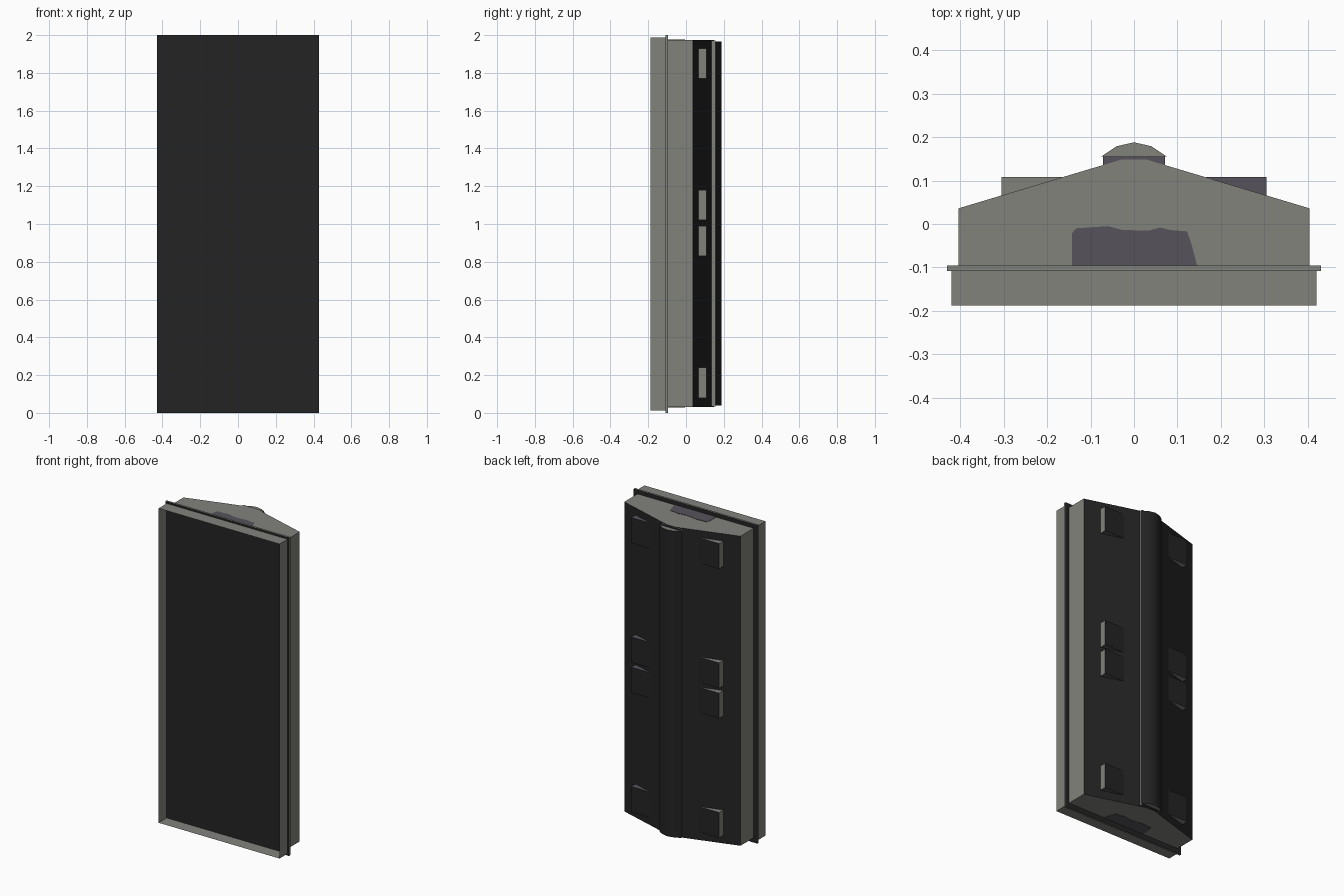
import bpy, bmesh, math

if "Cube" in bpy.data.objects:
    bpy.data.objects.remove(bpy.data.objects["Cube"])


def material(name, rgb):
    m = bpy.data.materials.new(name)
    m.diffuse_color = (*rgb, 1)
    m.use_nodes = True
    m.node_tree.nodes["Principled BSDF"].inputs["Base Color"].default_value = m.diffuse_color
    return m


DARK = material("dark_metal", (0.017, 0.017, 0.017))
GREY = material("worn_grey", (0.225, 0.225, 0.203))
PURPLE = material("purple_grey", (0.092, 0.086, 0.105))


def prism(name, pts, z0, z1, ends=1, caps=True, sides=None):
    """Extrude an (x, y) outline along z; faces towards front/back are dark,
    the other sides grey, and the z ends use slot `ends`."""
    bm = bmesh.new()
    low = [bm.verts.new((x, y, z0)) for x, y in pts]
    high = [bm.verts.new((x, y, z1)) for x, y in pts]
    n = len(pts)
    for i in range(n):
        j = (i + 1) % n
        bm.faces.new((low[i], low[j], high[j], high[i]))
    bm.faces.new(low)
    bm.faces.new(high)
    bmesh.ops.recalc_face_normals(bm, faces=bm.faces)
    for f in bm.faces:
        if abs(f.normal.z) > 0.5:
            f.material_index = ends
        elif sides is not None:
            f.material_index = sides
        else:
            f.material_index = 0 if abs(f.normal.y) > 0.5 else 1
    return finish(name, bm)


def finish(name, bm):
    me = bpy.data.meshes.new(name)
    bm.to_mesh(me)
    bm.free()
    for m in (DARK, GREY, PURPLE):
        me.materials.append(m)
    ob = bpy.data.objects.new(name, me)
    bpy.context.collection.objects.link(ob)
    return ob


def rect(x0, x1, y0, y1):
    return [(x0, y0), (x1, y0), (x1, y1), (x0, y1)]


# Front frame: paper-thin walls around the recessed panel
bm = bmesh.new()
corners = [(-0.42, 0.012), (0.42, 0.012), (0.42, 1.988), (-0.42, 1.988)]
front = [bm.verts.new((x, -0.188, z)) for x, z in corners]
back = [bm.verts.new((x, -0.108, z)) for x, z in corners]
for i in range(4):
    j = (i + 1) % 4
    f = bm.faces.new((front[i], front[j], back[j], back[i]))
    f.material_index = 1
finish("front_frame", bm)

# Flange, whose front is also the recessed panel
prism("flange_panel", rect(-0.43, 0.43, -0.108, -0.095), 0, 2)

# Body with sloped back
half = [(0.404, -0.095), (0.404, 0.036), (0.03, 0.148)]
prism("body", half + [(-x, y) for x, y in reversed(half)], 0.03, 1.975)

# Ridge neck and rounded cap
prism("ridge_neck", rect(-0.071, 0.071, 0.12, 0.155), 0.033, 1.972, ends=2)
cap = prism("ridge_cap", [(-0.076, 0.155), (-0.04, 0.179), (0, 0.188),
                          (0.04, 0.179), (0.076, 0.155)], 0.04, 1.965)
bpy.context.view_layer.objects.active = cap
cap.select_set(True)
bpy.ops.object.shade_smooth_by_angle(angle=math.radians(30))
cap.select_set(False)

# Wedge blocks on the two slopes
for side, label in ((1, "right"), (-1, "left")):
    wedge = [(0.165 * side, 0.108), (0.305 * side, 0.108), (0.305 * side, 0.062)]
    for i, z in enumerate((0.08, 0.83, 1.02, 1.77)):
        prism(f"{label}_block_{i + 1}", wedge, z, z + 0.16,
              ends=2 if side > 0 else 1)

# Stain plates on top and bottom of the body
stain = [(-0.143, -0.095), (-0.143, -0.022), (-0.133, -0.01), (-0.06, -0.005),
         (-0.025, -0.014), (0.035, -0.015), (0.06, -0.008), (0.085, -0.014),
         (0.122, -0.017), (0.132, -0.045), (0.145, -0.095)]
prism("top_stain", stain, 1.974, 1.977, ends=2, sides=2)
prism("bottom_stain", stain, 0.028, 0.031, ends=2, sides=2)
